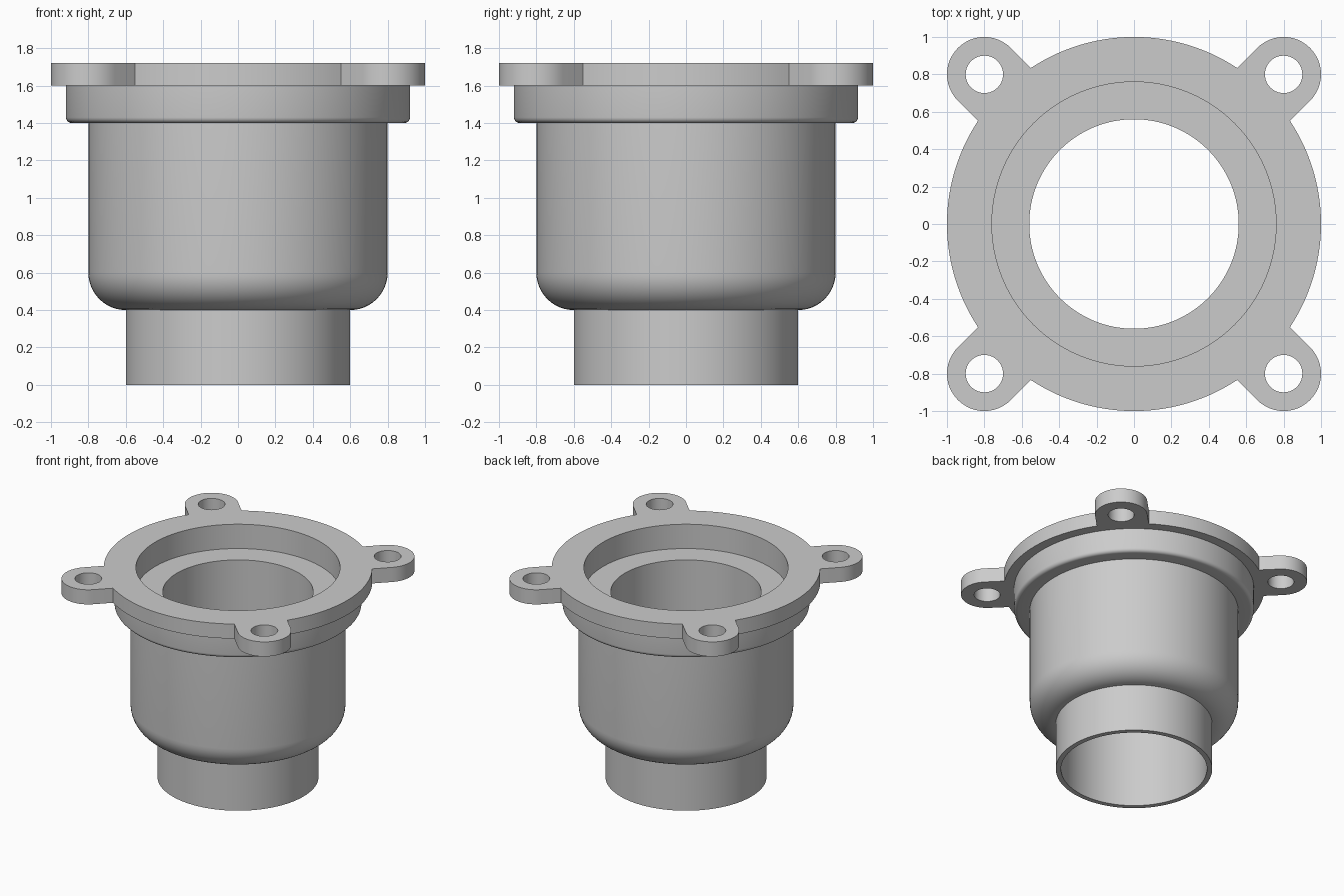
import bpy
import bmesh
from math import pi, cos, sin, asin, hypot

cube = bpy.data.objects.get("Cube")
if cube:
    bpy.data.objects.remove(cube)

grey = bpy.data.materials.new("plain grey")
grey.use_nodes = True
COLOUR = (0.6, 0.6, 0.6, 1)
grey.diffuse_color = COLOUR
grey.node_tree.nodes["Principled BSDF"].inputs["Base Color"].default_value = COLOUR

SEGMENTS = 128


def arc(cx, cy, r, start, end, steps):
    """Points along an arc, both ends included."""
    angles = [start + (end - start) * i / steps for i in range(steps + 1)]
    return [(cx + r * cos(a), cy + r * sin(a)) for a in angles]


def circle(cx, cy, r, steps):
    return arc(cx, cy, r, 0, 2 * pi, steps)[:-1]


def finish(obj):
    obj.data.materials.clear()
    obj.data.materials.append(grey)
    bpy.ops.object.select_all(action="DESELECT")
    obj.select_set(True)
    bpy.context.view_layer.objects.active = obj
    bpy.ops.object.shade_smooth_by_angle(angle=pi / 6)


def lathe(name, profile):
    """Turn a (radius, height) profile about the z axis."""
    bm = bmesh.new()
    verts = [bm.verts.new((r, 0, z)) for r, z in profile]
    edges = [bm.edges.new(pair) for pair in zip(verts, verts[1:])]
    bmesh.ops.spin(bm, geom=verts + edges, cent=(0, 0, 0), axis=(0, 0, 1),
                   angle=2 * pi, steps=SEGMENTS, use_merge=True)
    bmesh.ops.remove_doubles(bm, verts=bm.verts, dist=1e-4)
    bmesh.ops.recalc_face_normals(bm, faces=bm.faces)
    mesh = bpy.data.meshes.new(name)
    bm.to_mesh(mesh)
    bm.free()
    obj = bpy.data.objects.new(name, mesh)
    bpy.context.collection.objects.link(obj)
    finish(obj)


def plate(name, loops, bottom, top):
    """Extrude a flat outline with holes into a solid plate."""
    curve = bpy.data.curves.new(name, "CURVE")
    curve.dimensions = "2D"
    curve.fill_mode = "BOTH"
    curve.extrude = (top - bottom) / 2
    for loop in loops:
        spline = curve.splines.new("POLY")
        spline.points.add(len(loop) - 1)
        for point, (x, y) in zip(spline.points, loop):
            point.co = (x, y, 0, 1)
        spline.use_cyclic_u = True
    source = bpy.data.objects.new(name + "_outline", curve)
    bpy.context.collection.objects.link(source)
    bpy.context.view_layer.update()
    graph = bpy.context.evaluated_depsgraph_get()
    mesh = bpy.data.meshes.new_from_object(source.evaluated_get(graph))
    bpy.data.objects.remove(source)

    # Weld the caps to the walls and lift to height
    bm = bmesh.new()
    bm.from_mesh(mesh)
    bmesh.ops.remove_doubles(bm, verts=bm.verts, dist=1e-4)
    bmesh.ops.translate(bm, verts=bm.verts, vec=(0, 0, (top + bottom) / 2))
    bmesh.ops.recalc_face_normals(bm, faces=bm.faces)
    bm.to_mesh(mesh)
    bm.free()
    mesh.name = name
    obj = bpy.data.objects.new(name, mesh)
    bpy.context.collection.objects.link(obj)
    finish(obj)


# Body: outlet pipe, rounded cup, collar, then the socket and bore inside
BORE, SOCKET, PIPE, CUP, COLLAR = 0.56, 0.76, 0.6, 0.8, 0.92
FLANGE_BOTTOM, FLANGE_TOP, LEDGE = 1.6, 1.72, 1.52
body = [(PIPE, 0)]
body += arc(PIPE, 0.6, 0.2, -pi / 2, 0, 12)
body += [(CUP, 1.4)]
body += arc(COLLAR - 0.03, 1.43, 0.03, -pi / 2, 0, 5)
body += [(COLLAR, FLANGE_BOTTOM)]
inside = [(SOCKET, FLANGE_BOTTOM), (SOCKET, LEDGE), (BORE, LEDGE), (BORE, 0), (PIPE, 0)]
lathe("drain_body", inside + body)

# Flange: round plate with four drilled lugs on the diagonals
LUG_POS, LUG_R, HOLE_R = 0.8, 0.2, 0.1
half = asin(LUG_R)
reach = hypot(LUG_POS, LUG_POS)
outline, holes = [], []
for k in range(4):
    a = pi / 4 + k * pi / 2
    cx, cy = reach * cos(a), reach * sin(a)
    outline += arc(cx, cy, LUG_R, a - pi / 2, a + pi / 2, 24)
    outline += arc(0, 0, 1, a + half, a + pi / 2 - half, 28)
    holes.append(circle(cx, cy, HOLE_R, 40))
plate("mounting_flange", [outline, circle(0, 0, SOCKET, SEGMENTS)] + holes,
      FLANGE_BOTTOM, FLANGE_TOP)
